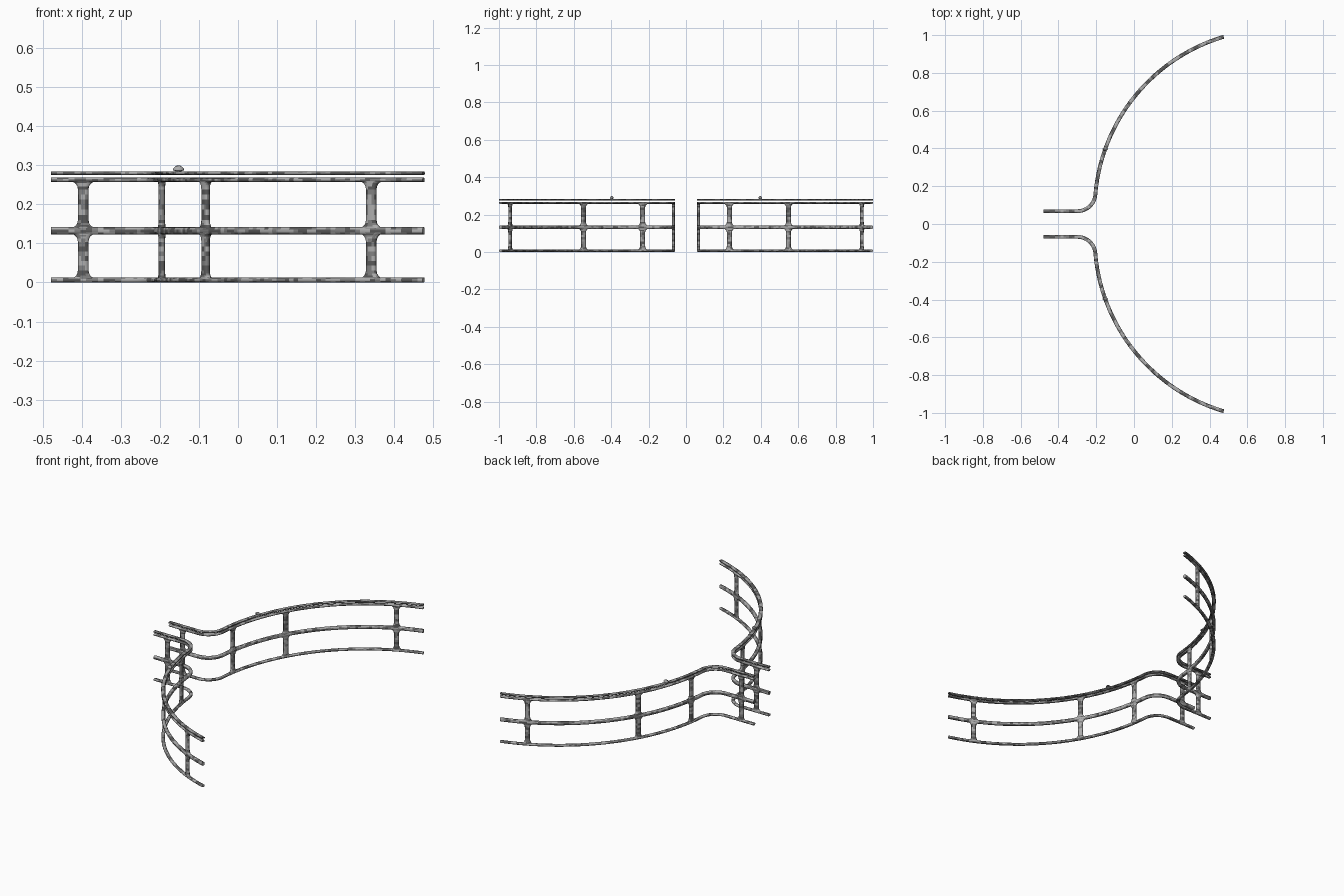
import bpy, bmesh, math
from mathutils import Vector, noise

if "Cube" in bpy.data.objects:
    bpy.data.objects.remove(bpy.data.objects["Cube"])

# Plan of the railing: straight run, tight bend, then a wide arc
CX, CY, R = 0.7465, 0.0762, 0.9543   # wide arc
Y0, r = 0.068, 0.095                 # straight run and bend radius
FX = CX - math.sqrt((R + r) ** 2 - (Y0 + r - CY) ** 2)
FY = Y0 + r
JOIN = math.atan2(CY - FY, CX - FX)  # direction from bend centre to arc centre
END = math.acos((0.475 - CX) / R)

# Weathered metal: a few mottled greys
GREYS = []
for label, g in (("dark_metal", 0.10), ("mid_metal", 0.22), ("worn_metal", 0.42)):
    m = bpy.data.materials.new(label)
    m.diffuse_color = (g, g, g, 1)
    m.use_nodes = True
    m.node_tree.nodes["Principled BSDF"].inputs["Base Color"].default_value = m.diffuse_color
    GREYS.append(m)


def path_points():
    pts = []
    for i in range(13):
        pts.append((-0.478 + (FX + 0.478) * i / 12, Y0, 1, 0))
    for i in range(1, 13):
        a = -math.pi / 2 + (JOIN + math.pi / 2) * i / 12
        pts.append((FX + r * math.cos(a), FY + r * math.sin(a), -math.sin(a), math.cos(a)))
    a0 = JOIN + math.pi
    for i in range(1, 81):
        a = a0 + (END - a0) * i / 80
        pts.append((CX + R * math.cos(a), CY + R * math.sin(a), math.sin(a), -math.cos(a)))
    return pts


def loft(name, rings):
    """Skin closed rings, cap both ends, mottle, mirror to the other side."""
    bm = bmesh.new()
    loops = [[bm.verts.new(p) for p in ring] for ring in rings]
    n = len(loops[0])
    for a, b in zip(loops, loops[1:]):
        for i in range(n):
            j = (i + 1) % n
            bm.faces.new((a[i], a[j], b[j], b[i]))
    bm.faces.new(loops[0])
    bm.faces.new(loops[-1])
    bmesh.ops.recalc_face_normals(bm, faces=bm.faces)
    for f in bm.faces:
        c = f.calc_center_median()
        v = noise.noise(Vector((c.x * 38, c.y * 38, c.z * 110)))
        f.material_index = 0 if v < -0.12 else 1 if v < 0.12 else 2
    me = bpy.data.meshes.new(name)
    bm.to_mesh(me)
    bm.free()
    for m in GREYS:
        me.materials.append(m)
    ob = bpy.data.objects.new(name, me)
    bpy.context.collection.objects.link(ob)
    mod = ob.modifiers.new("both_sides", 'MIRROR')
    mod.use_axis = (False, True, False)
    mod.use_mirror_merge = False
    bpy.ops.object.select_all(action='DESELECT')
    ob.select_set(True)
    bpy.context.view_layer.objects.active = ob
    bpy.ops.object.shade_smooth_by_angle(angle=math.radians(50))
    return ob


def superellipse(a, b, n=12, p=0.75):
    out = []
    for i in range(n):
        t = 2 * math.pi * (i + 0.5) / n
        c, s = math.cos(t), math.sin(t)
        k = math.cos(math.pi / n) ** p
        out.append((a * math.copysign(abs(c) ** p, c) / k,
                    b * math.copysign(abs(s) ** p, s) / k))
    return out


def rail(name, z0, z1, width):
    section = superellipse(width / 2, (z1 - z0) / 2)
    zc = (z0 + z1) / 2
    loft(name, [[(x - ty * u, y + tx * u, zc + v) for u, v in section]
                for x, y, tx, ty in path_points()])


# Horizontal rails
rail("bottom_rail", 0.0, 0.013, 0.018)
rail("middle_rail", 0.122, 0.142, 0.018)
rail("upper_rail", 0.257, 0.268, 0.018)
rail("handrail", 0.275, 0.284, 0.020)

# Posts flare into each rail with small fillets
CORE, FLARE = 0.0135, 0.021


def post_half_width(z):
    w = CORE
    for lo, hi in ((0, 0.010), (0.125, 0.139), (0.259, 0.27)):
        d = max(lo - z, z - hi, 0)
        if d < FLARE:
            w = max(w, CORE + FLARE - math.sqrt(FLARE ** 2 - (FLARE - d) ** 2))
    return w


def stations():
    steps = (0.0015, 0.004, 0.008, 0.013, 0.021)
    zs = [0.003, 0.010]
    zs += [0.010 + s for s in steps]
    zs += [0.031 + 0.073 * i / 6 for i in range(1, 6)]
    zs += [0.125 - s for s in reversed(steps)] + [0.125, 0.139]
    zs += [0.139 + s for s in steps]
    zs += [0.160 + 0.078 * i / 6 for i in range(1, 6)]
    zs += [0.259 - s for s in reversed(steps)] + [0.259, 0.265]
    return zs


def arc_frame(y):
    x = CX - math.sqrt(R * R - (y - CY) ** 2)
    return (x, y, (y - CY) / R, (CX - x) / R)


posts = [("end_post", (-0.396, Y0, 1, 0)), ("bend_post", arc_frame(0.232)),
         ("arc_post", arc_frame(0.548)), ("outer_post", arc_frame(0.940))]
for name, (x, y, tx, ty) in posts:
    loft(name, [[(x + tx * u - ty * v, y + ty * u + tx * v, z)
                 for u, v in superellipse(post_half_width(z), 0.008)] for z in stations()])

# Small knob on the handrail
kx, ky, _, _ = arc_frame(0.397)
profile = ((0.279, 0.008), (0.285, 0.008), (0.287, 0.014), (0.291, 0.014),
           (0.295, 0.010), (0.298, 0.006), (0.2995, 0.002))
loft("handrail_knob", [[(kx + q * math.cos(i * math.pi / 6), ky + 0.75 * q * math.sin(i * math.pi / 6), z)
                        for i in range(12)] for z, q in profile])
